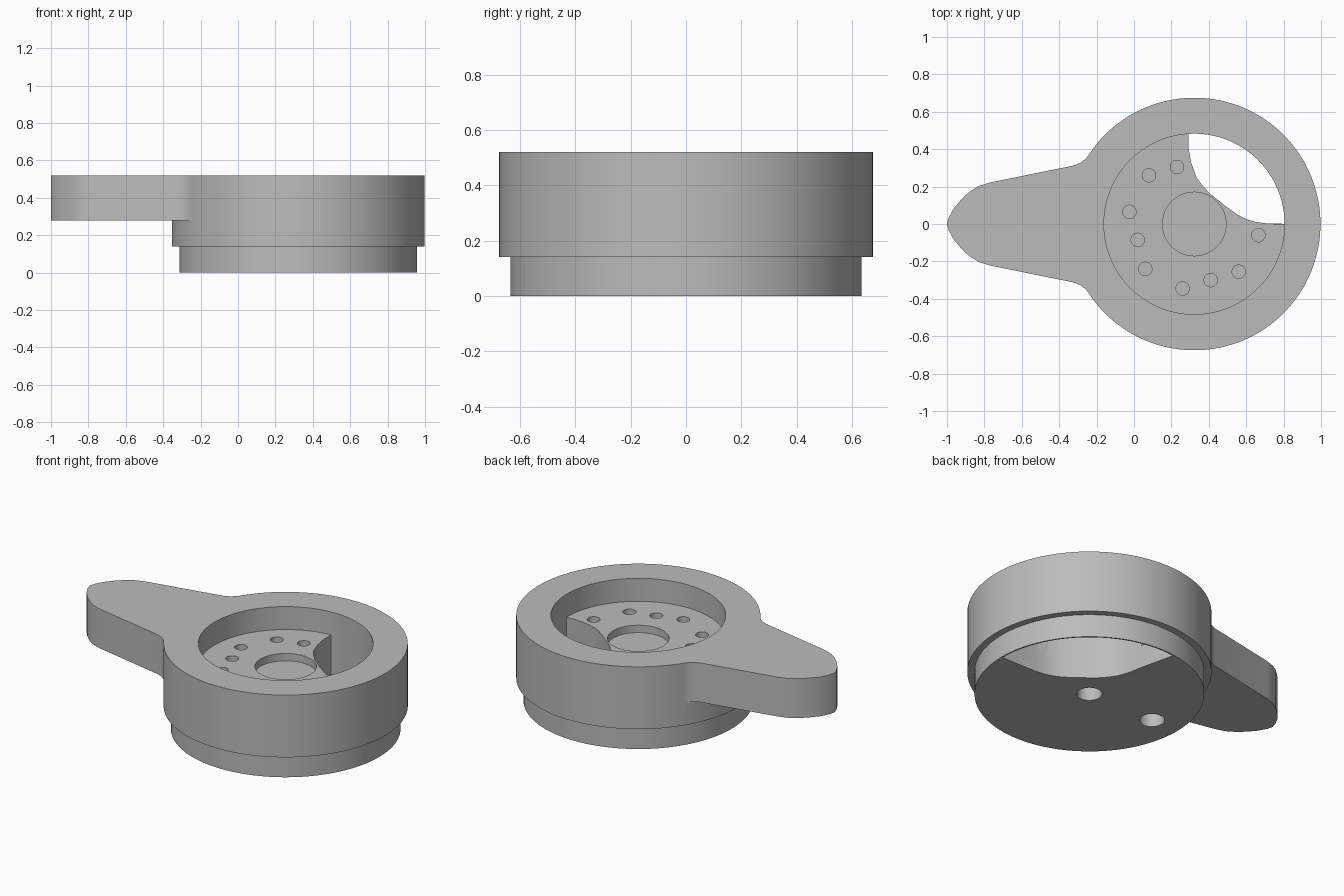
import bpy, bmesh
from math import cos, sin, radians

cube = bpy.data.objects.get("Cube")
if cube:
    bpy.data.objects.remove(cube)

CX = 0.322            # axis of the round housing
STEP = 3.75           # degrees per facet, 96 sides
BORE_R = 0.483

grey = bpy.data.materials.new("plain grey")
grey.use_nodes = True
grey.diffuse_color = (0.5, 0.5, 0.5, 1)
grey.node_tree.nodes["Principled BSDF"].inputs["Base Color"].default_value = (0.5, 0.5, 0.5, 1)


def arc(r, first, last, cx=CX, cy=0.0, step=STEP):
    count = round((last - first) / step)
    return [(cx + r * cos(radians(first + i * step)), cy + r * sin(radians(first + i * step)))
            for i in range(count + 1)]


def prism(name, outline, z0, z1):
    """Extrude a counter-clockwise outline from z0 to z1."""
    bm = bmesh.new()
    face = bm.faces.new([bm.verts.new((x, y, z0)) for x, y in outline])
    ext = bmesh.ops.extrude_face_region(bm, geom=[face])
    top = [v for v in ext["geom"] if isinstance(v, bmesh.types.BMVert)]
    bmesh.ops.translate(bm, verts=top, vec=(0, 0, z1 - z0))
    bmesh.ops.recalc_face_normals(bm, faces=bm.faces)
    mesh = bpy.data.meshes.new(name)
    bm.to_mesh(mesh)
    bm.free()
    mesh.materials.append(grey)
    ob = bpy.data.objects.new(name, mesh)
    bpy.context.collection.objects.link(ob)
    return ob


def disc(name, r, z0, z1, cx=CX, cy=0.0, step=STEP):
    return prism(name, arc(r, 0, 360 - step, cx, cy, step), z0, z1)


def combine(target, tool, operation):
    """Apply a boolean and remove the tool."""
    mod = target.modifiers.new(operation.lower(), 'BOOLEAN')
    mod.operation, mod.solver, mod.object = operation, 'EXACT', tool
    bpy.ops.object.select_all(action='DESELECT')
    bpy.context.view_layer.objects.active = target
    target.select_set(True)
    bpy.ops.object.modifier_apply(modifier=mod.name)
    bpy.data.objects.remove(tool)


# Stepped round housing
housing = disc("housing_with_lever", 0.675, 0.14, 0.52)
combine(housing, disc("base_step", 0.635, 0, 0.2), 'UNION')

# Lever: half outline mirrored across y = 0
half = [(-0.2, 0.42), (-0.235, 0.378), (-0.258, 0.35), (-0.285, 0.328), (-0.32, 0.313),
        (-0.77, 0.222), (-0.83, 0.203), (-0.88, 0.172), (-0.925, 0.13),
        (-0.965, 0.082), (-0.99, 0.035)]
lever = half + [(-1, 0)] + [(x, -y) for x, y in reversed(half)]
combine(housing, prism("lever", lever, 0.28, 0.52), 'UNION')

# Top bore and the shallow central recess
combine(housing, disc("bore", BORE_R, 0.38, 0.6), 'DIFFERENCE')
combine(housing, disc("centre_recess", 0.17, 0.335, 0.45), 'DIFFERENCE')

# Curved window through the floor, wider inside the base
edge = [(-0.031, 0.41), (-0.017, 0.33), (0.012, 0.25), (0.044, 0.206), (0.082, 0.164),
        (0.162, 0.1), (0.231, 0.05), (0.275, 0.028), (0.32, 0.013), (0.39, 0.002)]
edge = [(CX + x, y) for x, y in edge]
combine(housing, prism("window", arc(BORE_R, 0, 93.75) + edge, 0.1, 0.45), 'DIFFERENCE')
combine(housing, prism("base_pocket", arc(0.627, 0, 97.5) + edge, -0.1, 0.14), 'DIFFERENCE')

# Small blind holes around the floor
holes = [(0.23, 0.305), (0.08, 0.26), (-0.025, 0.065), (0.02, -0.085), (0.06, -0.24),
         (0.26, -0.345), (0.41, -0.3), (0.56, -0.255), (0.665, -0.06)]
for x, y in holes:
    combine(housing, disc("floor_hole", 0.036, 0.3, 0.45, x, y, 15), 'DIFFERENCE')

# Two blind holes in the underside
for x in (CX, CX - 0.451):
    combine(housing, disc("underside_hole", 0.07, -0.1, 0.22, x, 0, 11.25), 'DIFFERENCE')

bpy.ops.object.shade_smooth_by_angle(angle=radians(30))
